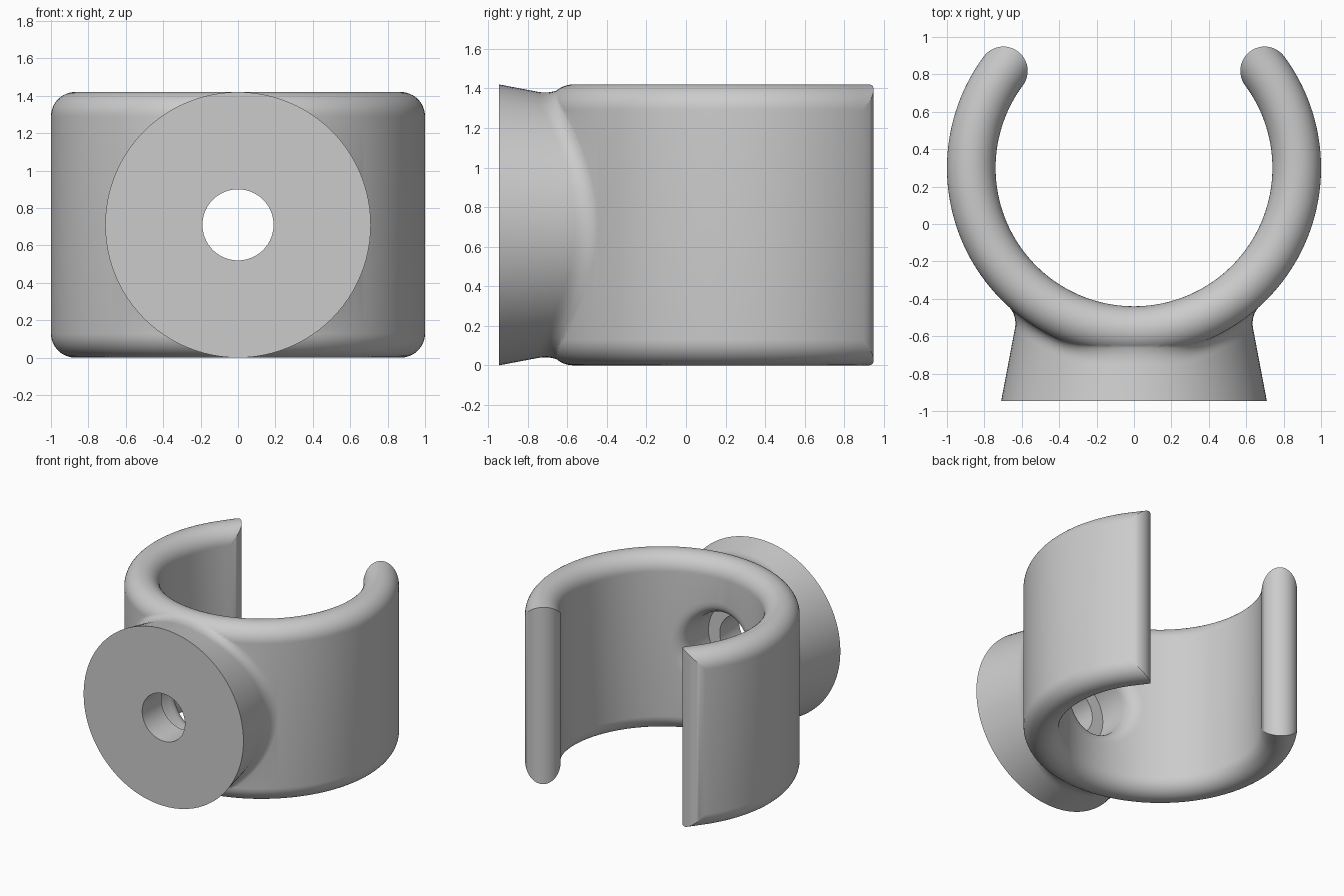
import bpy, bmesh
from math import sin, cos, pi, sqrt, radians
from mathutils import Vector

cube = bpy.data.objects.get("Cube")
if cube:
    bpy.data.objects.remove(cube, do_unlink=True)

MID, HALF = 0.87, 0.13            # ring centreline radius, half thickness
RING_Y, AXIS_Z = 0.30, 0.71       # ring centre, boss axis height
STRAIGHT = AXIS_Z - HALF          # half height of the flat wall
FRONT = -0.945
END = radians(36.6)               # where the ring opening starts
FILLET = 0.08

grey = bpy.data.materials.new("plain grey")
grey.use_nodes = True
grey.diffuse_color = (0.6, 0.6, 0.6, 1)
grey.node_tree.nodes["Principled BSDF"].inputs["Base Color"].default_value = grey.diffuse_color


def loft(name, loops):
    """Skin closed loops; loops collapsed to a point or line close the ends."""
    bm = bmesh.new()
    rows = [[bm.verts.new(p) for p in loop] for loop in loops]
    n = len(rows[0])
    for a, b in zip(rows, rows[1:]):
        for i in range(n):
            j = (i + 1) % n
            bm.faces.new((a[i], a[j], b[j], b[i]))
    bmesh.ops.remove_doubles(bm, verts=bm.verts, dist=1e-5)
    bmesh.ops.recalc_face_normals(bm, faces=bm.faces)
    mesh = bpy.data.meshes.new(name)
    bm.to_mesh(mesh)
    bm.free()
    mesh.materials.append(grey)
    obj = bpy.data.objects.new(name, mesh)
    bpy.context.collection.objects.link(obj)
    return obj


def bezier(a, b, c, steps=8):
    return [a * (1 - t)**2 + b * 2 * t * (1 - t) + c * t * t
            for t in (i / steps for i in range(steps + 1))]


def around(a, r, y):
    """Point at angle a and radius r about the boss axis."""
    return Vector((r * cos(a), y, AXIS_Z + r * sin(a)))


# Open ring: round-edged wall, with vertical half-round ends
def section(angle, s, w):
    out = Vector((cos(angle), sin(angle), 0))
    along = Vector((-sin(angle), cos(angle), 0))
    base = Vector((0, RING_Y, AXIS_Z)) + out * MID + along * s
    loop = []
    for side in (1, -1):
        for i in range(25):
            d = side * w * cos(pi * i / 24)
            z = side * (STRAIGHT + sqrt(max(HALF**2 - d * d, 0)))
            loop.append(base + out * d + Vector((0, 0, z)))
    return loop


caps = [pi / 2 * i / 12 for i in range(1, 13)]
start, stop = -pi - END, END
loops = [section(start, -HALF * sin(q), HALF * cos(q)) for q in reversed(caps)]
loops += [section(start + (stop - start) * i / 120, 0, HALF) for i in range(121)]
loops += [section(stop, HALF * sin(q), HALF * cos(q)) for q in caps]
ring = loft("clip_ring", loops)


# Tapered boss with a fillet that follows the ring
def cone(a, y):
    return around(a, 0.71 - 0.19 * (y - FRONT), y)


def spine(p):
    """Nearest point on the middle sheet of the ring wall."""
    flat = Vector((p.x, p.y - RING_Y, 0)).normalized() * MID
    z = min(max(p.z, AXIS_Z - STRAIGHT), AXIS_Z + STRAIGHT)
    return Vector((flat.x, flat.y + RING_Y, z))


def boss_line(a):
    y = -0.85
    while (cone(a, y) - spine(cone(a, y))).length > HALF:
        y += 0.001
    hit = cone(a, y)
    normal = (hit - spine(hit)).normalized()
    radial = Vector((cos(a), 0, sin(a)))
    out = (radial - normal * radial.dot(normal)).normalized()
    q = hit + out * FILLET
    n = (q - spine(q)).normalized()
    foot = spine(q) + n * (HALF - 0.002)
    return ([around(a, 0, FRONT), cone(a, FRONT)]
            + bezier(cone(a, y - FILLET), hit, foot)
            + [spine(q) + n * 0.06, Vector((0, -0.55, AXIS_Z))])


turn = [2 * pi * i / 96 for i in range(96)]
boss = loft("boss", list(zip(*[boss_line(a) for a in turn])))


# Stepped bore, with a softened rim on the inside of the ring
def inner_wall(a, r):
    return around(a, r, RING_Y - sqrt((MID - HALF)**2 - (r * cos(a))**2))


def bore_line(a):
    rim = inner_wall(a, 0.29)
    return ([around(a, 0, -1.1), around(a, 0.19, -1.1), around(a, 0.19, -0.7),
             around(a, 0.29, -0.7)]
            + bezier(rim - Vector((0, 0.09, 0)), rim, inner_wall(a, 0.385))
            + [around(a, 0.39, 0), around(a, 0, 0)])


bore = loft("bore_cutter", list(zip(*[bore_line(a) for a in turn])))
bore.hide_render = True

# Merge the boss, cut the bore, shade
bpy.context.view_layer.objects.active = ring
for tool, operation in ((boss, 'UNION'), (bore, 'DIFFERENCE')):
    mod = ring.modifiers.new(operation.lower(), 'BOOLEAN')
    mod.operation, mod.solver, mod.object = operation, 'EXACT', tool
    bpy.ops.object.modifier_apply(modifier=mod.name)
    bpy.data.objects.remove(tool, do_unlink=True)
bpy.ops.object.select_all(action='DESELECT')
ring.select_set(True)
bpy.ops.object.shade_smooth_by_angle(angle=radians(30))
